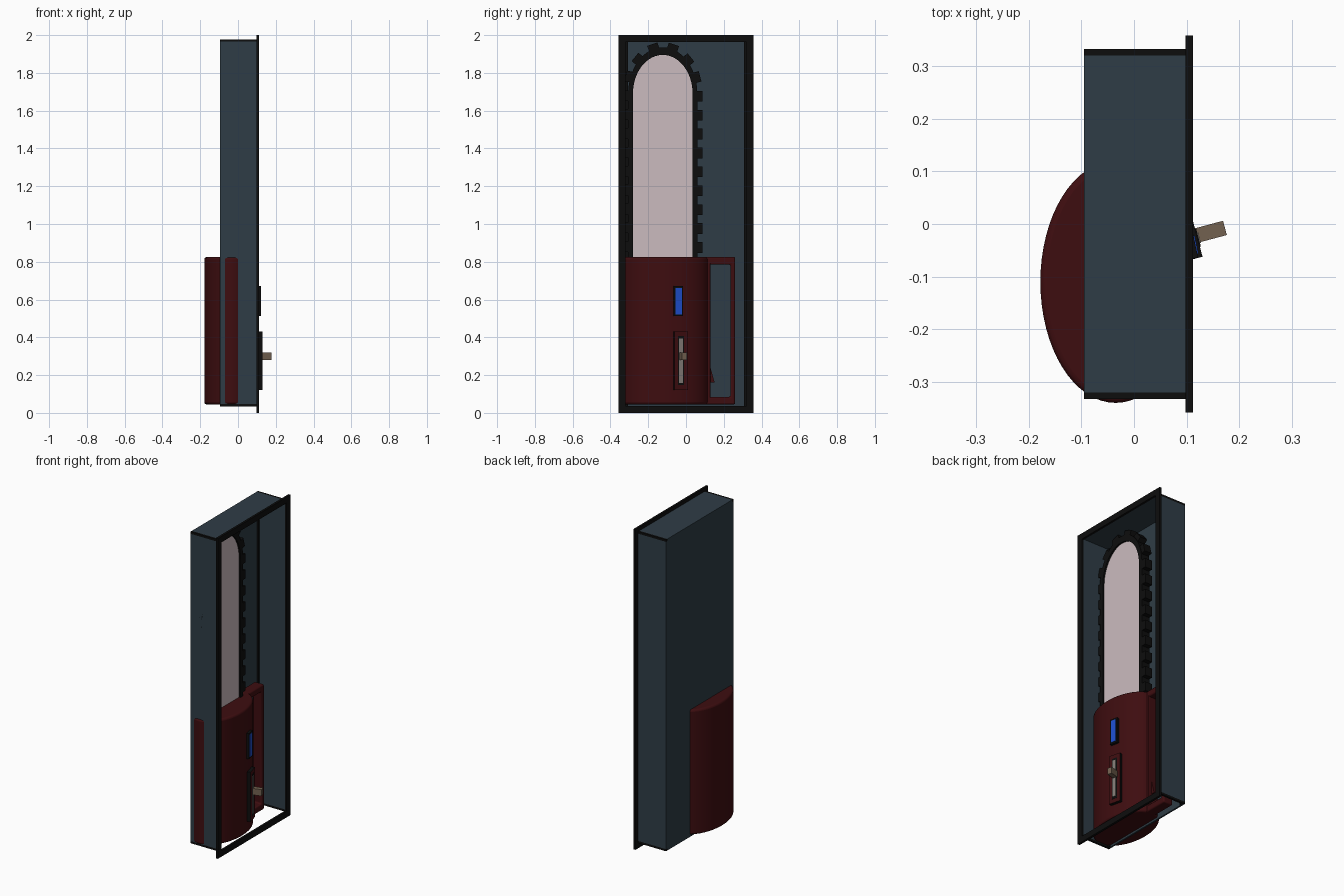
import bpy
import bmesh
from math import sin, cos, pi, atan2, radians
from mathutils import Vector, Matrix

cube = bpy.data.objects.get("Cube")
if cube:
    bpy.data.objects.remove(cube)


def material(name, rgb):
    m = bpy.data.materials.new(name)
    m.use_nodes = True
    col = (*rgb, 1)
    m.diffuse_color = col
    m.node_tree.nodes["Principled BSDF"].inputs["Base Color"].default_value = col
    return m


SLATE = material("slate_blue", (0.028, 0.046, 0.061))
BLACK = material("black", (0.004, 0.004, 0.004))
RED = material("dark_red", (0.048, 0.004, 0.005))
STEEL = material("pale_steel", (0.6, 0.5, 0.52))
BLUE = material("screen_blue", (0.012, 0.075, 0.6))
TAN = material("tan", (0.17, 0.12, 0.08))
GREY = material("warm_grey", (0.22, 0.2, 0.18))


def finish(bm, name, mats, bevel=0, smooth=False):
    bmesh.ops.recalc_face_normals(bm, faces=bm.faces[:])
    me = bpy.data.meshes.new(name)
    bm.to_mesh(me)
    bm.free()
    ob = bpy.data.objects.new(name, me)
    bpy.context.collection.objects.link(ob)
    for m in mats:
        me.materials.append(m)
    if bevel:
        b = ob.modifiers.new("Bevel", "BEVEL")
        b.width = bevel
        b.segments = 3
        b.limit_method = "ANGLE"
        b.angle_limit = radians(40)
    if smooth:
        bpy.ops.object.select_all(action="DESELECT")
        ob.select_set(True)
        bpy.context.view_layer.objects.active = ob
        bpy.ops.object.shade_smooth_by_angle(angle=radians(35))
    return ob


def add_box(bm, size, matrix):
    bmesh.ops.create_cube(bm, size=1, matrix=matrix @ Matrix.Diagonal((*size, 1)))


def box(name, mat, x, y, z, bevel=0):
    """Box from (min, max) spans."""
    spans = (x, y, z)
    bm = bmesh.new()
    add_box(bm, [b - a for a, b in spans],
            Matrix.Translation([(a + b) / 2 for a, b in spans]))
    return finish(bm, name, [mat], bevel)


def prism(name, mat, pts, direction, bevel=0, smooth=False):
    """Extrude a closed outline along a direction."""
    bm = bmesh.new()
    face = bm.faces.new([bm.verts.new(p) for p in pts])
    geo = bmesh.ops.extrude_face_region(bm, geom=[face])["geom"]
    bmesh.ops.translate(bm, vec=direction,
                        verts=[g for g in geo if isinstance(g, bmesh.types.BMVert)])
    return finish(bm, name, [mat], bevel, smooth)


# Open case: back, two sides and top; the floor is open
X0, X1, W, T = -0.095, 0.1, 0.333, 0.013
Z0, Z1 = 0.033, 1.978
box("case_back", SLATE, (X0, X0 + 0.01), (-W + T, W - T), (Z0, Z1 - T))
box("case_top", SLATE, (X0, X1), (-W + T, W - T), (Z1 - T, Z1))
for side, s in (("left", 1), ("right", -1)):
    ys = sorted((s * W, s * (W - T)))
    box(f"case_side_{side}", SLATE, (X0, X1), ys, (Z0 + T, Z1 - T))
    # Black edging along the corners
    for level, z in (("top", Z1 - T), ("bottom", Z0)):
        box(f"edging_{level}_{side}", BLACK, (X0, X1), ys, (z, z + T))
    inner = sorted((s * (W - T), s * (W - 2 * T)))
    box(f"corner_strip_{side}", BLACK, (X0 + 0.01, X0 + 0.02), inner, (Z0, Z1 - T))

# Flat black frame round the opening
FX, FW, FY = (0.098, 0.112), 0.037, 0.358
for side, s in (("left", 1), ("right", -1)):
    box(f"frame_side_{side}", BLACK, FX, sorted((s * FY, s * (FY - FW))), (0, 2))
for level, z in (("bottom", 0), ("top", 2 - FW)):
    box(f"frame_{level}", BLACK, FX, (FW - FY, FY - FW), (z, z + FW))

# Saw body: upright elliptical drum
CX, CY, RX, RY = -0.035, -0.11, 0.143, 0.23
ring = [(CX + RX * cos(2 * pi * i / 64), CY + RY * sin(2 * pi * i / 64), 0.045)
        for i in range(64)]
prism("saw_body", RED, ring, (0, 0, 0.78), 0.012, True)

# Rear handle loop and trigger
loop = [(0, .045), (.26, .045), (.26, .825), (0, .825), (0, .785),
        (.235, .785), (.235, .085), (.13, .085), (.13, .775), (0, .775)]
HX, HT = -0.065, 0.065
prism("handle_loop", RED, [(HX, y, z) for y, z in loop[:7] + [(0, .085)]],
      (HT, 0, 0), 0.008, True)
box("handle_inner_bar", RED, (HX, HX + HT), (0.05, 0.13), (0.06, 0.81), 0.004)
prism("trigger", RED, [(-0.05, y, z) for y, z in
                       ((.125, .26), (.135, .22), (.152, .16), (.125, .16))], (0.03, 0, 0))


# Guide bar and chain share one rounded outline
def arch(half, rise, steps=32, base=0.8, spring=1.69, mid=-0.123):
    curve = [(mid + half * cos(pi * i / steps), spring + rise * sin(pi * i / steps))
             for i in range(steps + 1)]
    return [(mid + half, base)] + curve + [(mid - half, base)]


def slab(pts, half):
    return [(CX - half, y, z) for y, z in pts], (2 * half, 0, 0)


INNER, OUTER = arch(0.158, 0.205), arch(0.183, 0.245)
prism("guide_bar", STEEL, *slab(arch(0.161, 0.208), 0.018), 0.004)
prism("chain_band", BLACK, *slab(OUTER + INNER[::-1], 0.028))

# Chain teeth at even steps along the outline
bm = bmesh.new()
STEP, travel, target = 0.1, 0.0, 0.076
for a, b in zip(OUTER, OUTER[1:]):
    va, vb = Vector(a), Vector(b)
    length = (vb - va).length
    along = (vb - va).normalized()
    while target <= travel + length:
        p = va + along * (target - travel) + Vector((along.y, -along.x)) * 0.011
        turn = Matrix.Rotation(atan2(along.y, along.x), 4, "X")
        add_box(bm, (0.05, 0.057, 0.032), Matrix.Translation((CX, p.x, p.y)) @ turn)
        target += STEP
    travel += length
finish(bm, "chain_teeth", [BLACK])


# Controls sit on the curved face, each layered outward along its own normal
def layer(name, mats, centre, tilt, out, size):
    bm = bmesh.new()
    turn = Matrix.Rotation(radians(tilt), 4, "Z")
    add_box(bm, size, Matrix.Translation(centre) @ turn @ Matrix.Translation((out, 0, 0)))
    normal = turn @ Vector((1, 0, 0))
    bm.normal_update()
    if len(mats) > 1:
        for f in bm.faces:
            f.material_index = int(f.normal.dot(normal) > 0.9)
    return finish(bm, name, mats)


SCREEN = (0.105, -0.042, 0.592)
layer("screen_surround", [BLACK], SCREEN, 12, 0, (0.024, 0.05, 0.16))
layer("screen", [BLUE], SCREEN, 12, 0.012, (0.004, 0.034, 0.14))

SWITCH = (0.111, -0.029, 0.277)
layer("switch_plate", [BLACK, RED], SWITCH, 15, 0, (0.02, 0.074, 0.31))
layer("switch_slot", [BLACK], SWITCH, 15, 0.01, (0.004, 0.034, 0.26))
layer("switch_track", [GREY], SWITCH, 15, 0.012, (0.004, 0.022, 0.235))
layer("switch_lever", [TAN], (0.111, -0.024, 0.3), 15, 0.036, (0.056, 0.028, 0.04))
